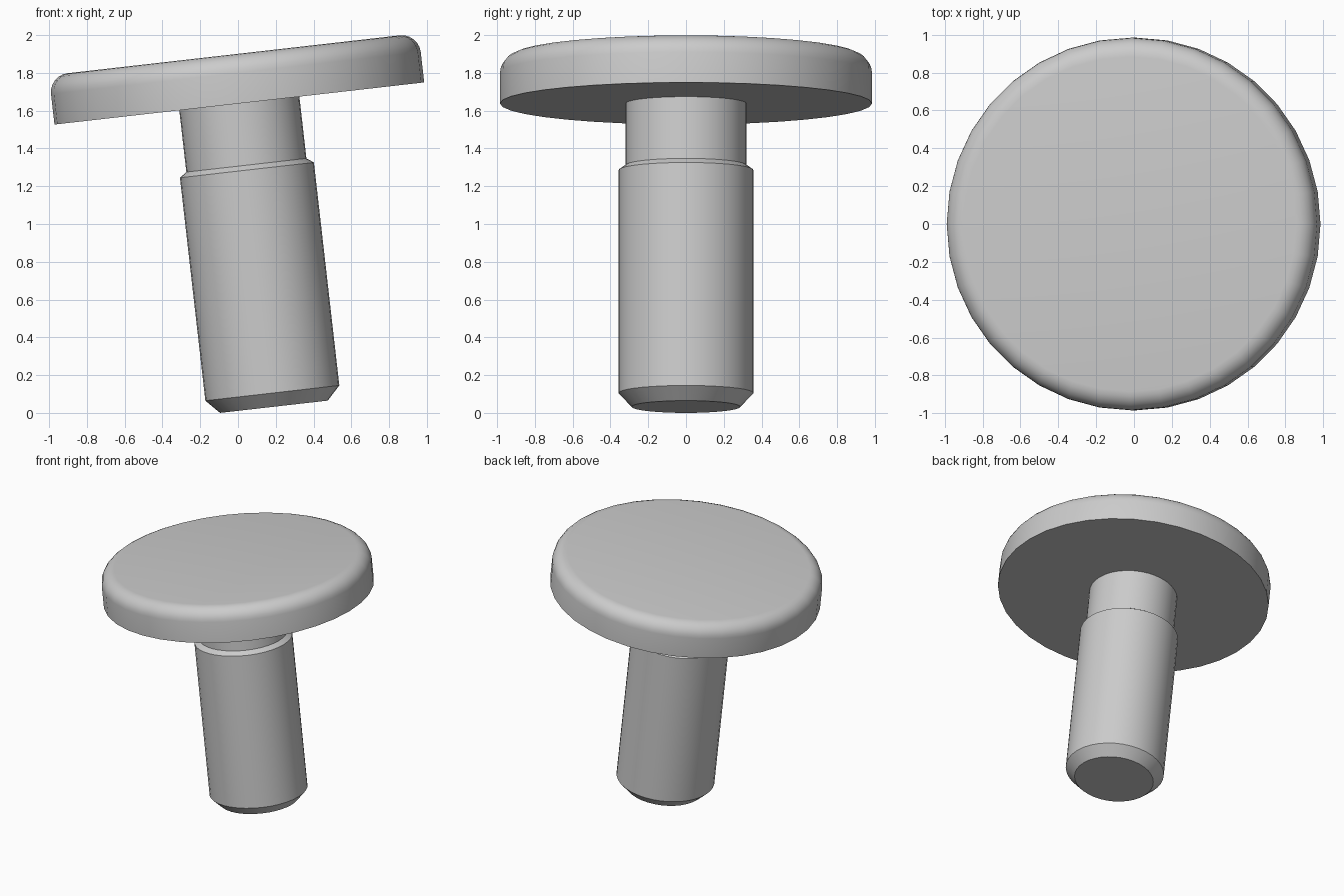
import bpy, bmesh, math
from mathutils import Matrix

if "Cube" in bpy.data.objects:
    bpy.data.objects.remove(bpy.data.objects["Cube"])

SIDES = 36
# The whole part leans towards -x around the centre of the pin tip
TILT = Matrix.Translation((0.19, 0, 0.0325)) @ Matrix.Rotation(math.radians(-6.5), 4, 'Y')


def lathe(name, profile):
    """Revolve (radius, height) points around z; radius 0 closes an end."""
    bm = bmesh.new()
    verts = [bm.verts.new((r, 0, z)) for r, z in profile]
    edges = [bm.edges.new(pair) for pair in zip(verts, verts[1:])]
    bmesh.ops.spin(bm, geom=verts + edges, cent=(0, 0, 0), axis=(0, 0, 1),
                   angle=2 * math.pi, steps=SIDES, use_duplicate=False)
    bmesh.ops.remove_doubles(bm, verts=bm.verts[:], dist=1e-5)
    bmesh.ops.recalc_face_normals(bm, faces=bm.faces[:])
    # Profiles run from bottom to top, so the outer wall must face outwards
    wall = max(bm.faces, key=lambda f: f.calc_center_median().xy.length)
    if wall.normal.xy.dot(wall.calc_center_median().xy) < 0:
        bmesh.ops.reverse_faces(bm, faces=bm.faces[:])
    mesh = bpy.data.meshes.new(name)
    bm.to_mesh(mesh)
    bm.free()
    obj = bpy.data.objects.new(name, mesh)
    bpy.context.collection.objects.link(obj)
    obj.matrix_world = TILT
    bpy.ops.object.select_all(action='DESELECT')
    obj.select_set(True)
    bpy.context.view_layer.objects.active = obj
    bpy.ops.object.shade_smooth_by_angle(angle=math.radians(30))
    return obj


# Pin with chamfered tip, shoulder and narrower neck
NECK, HEAD_Z = 0.32, 1.616
lathe("pin", [(0, 0), (0.287, 0), (0.357, 0.073), (0.357, 1.261),
              (NECK, 1.287), (NECK, HEAD_Z)])

# Flat round head with a rounded upper rim
RADIUS, TOP, FILLET = 0.985, 1.878, 0.1
rim = [(RADIUS - FILLET + FILLET * math.cos(a), TOP - FILLET + FILLET * math.sin(a))
       for a in (i * math.pi / 12 for i in range(7))]
lathe("head", [(NECK, HEAD_Z), (RADIUS, HEAD_Z)] + rim + [(0, TOP)])
